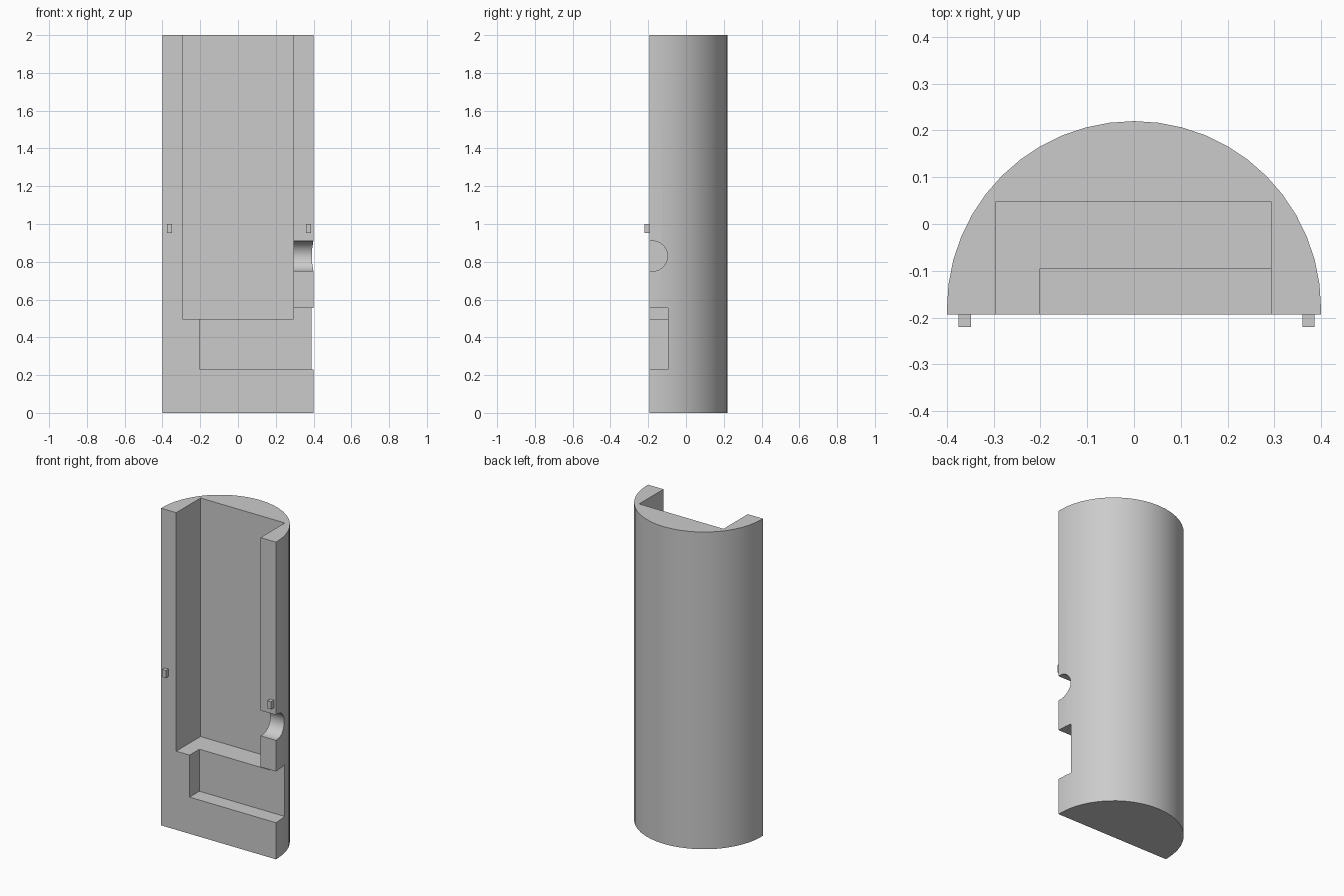
import bpy, bmesh, math
from mathutils import Matrix, Vector

if "Cube" in bpy.data.objects:
    bpy.data.objects.remove(bpy.data.objects["Cube"], do_unlink=True)

FRONT = -0.194          # y of the flat mating face
AXIS_Y, RADIUS = -0.18, 0.4
HEIGHT = 2.0

grey = bpy.data.materials.new("plain_grey")
grey.use_nodes = True
grey.diffuse_color = (0.6, 0.6, 0.6, 1)
grey.node_tree.nodes["Principled BSDF"].inputs["Base Color"].default_value = (0.6, 0.6, 0.6, 1)


def make_object(name, bm):
    bmesh.ops.recalc_face_normals(bm, faces=bm.faces)
    mesh = bpy.data.meshes.new(name)
    bm.to_mesh(mesh)
    bm.free()
    mesh.materials.append(grey)
    obj = bpy.data.objects.new(name, mesh)
    bpy.context.collection.objects.link(obj)
    return obj


def box(name, low, high):
    low, high = Vector(low), Vector(high)
    bm = bmesh.new()
    bmesh.ops.create_cube(bm, size=1)
    bmesh.ops.scale(bm, vec=high - low, verts=bm.verts)
    bmesh.ops.translate(bm, vec=(low + high) / 2, verts=bm.verts)
    return make_object(name, bm)


# Half-round shell body, cut flat at the front
end = math.asin((AXIS_Y - FRONT) / RADIUS)
angles = [-end] + [math.pi * i / 24 for i in range(25)] + [math.pi + end]
bm = bmesh.new()
base = bm.faces.new([bm.verts.new((RADIUS * math.cos(a), AXIS_Y + RADIUS * math.sin(a), 0))
                     for a in angles])
top = bmesh.ops.extrude_face_region(bm, geom=[base])["geom"]
bmesh.ops.translate(bm, vec=(0, 0, HEIGHT), verts=[v for v in top if isinstance(v, bmesh.types.BMVert)])
body = make_object("half_round_body", bm)

# Cutters: tall open-topped cavity, low side pocket, round side port
cutters = [
    box("main_cavity_cutter", (-0.295, -0.5, 0.496), (0.293, 0.048, 2.2)),
    box("side_pocket_cutter", (-0.202, -0.5, 0.231), (0.6, -0.096, 0.554)),
]
bm = bmesh.new()
bmesh.ops.create_cone(bm, cap_ends=True, segments=48, radius1=0.08, radius2=0.08, depth=0.4,
                      matrix=Matrix.Translation((0.4, -0.178, 0.83)) @ Matrix.Rotation(math.pi / 2, 4, "Y"))
cutters.append(make_object("side_port_cutter", bm))
cutters.append(box("side_port_mouth_cutter", (0.2, -0.5, 0.75), (0.6, -0.178, 0.91)))

bpy.ops.object.select_all(action="DESELECT")
body.select_set(True)
bpy.context.view_layer.objects.active = body
for cutter in cutters:
    mod = body.modifiers.new(cutter.name, "BOOLEAN")
    mod.operation = "DIFFERENCE"
    mod.solver = "EXACT"
    mod.object = cutter
    bpy.ops.object.modifier_apply(modifier=mod.name)
    bpy.data.objects.remove(cutter, do_unlink=True)
bpy.ops.object.shade_smooth_by_angle(angle=math.radians(30))

# Alignment pegs on the flat face
for name, x in (("right_peg", -0.362), ("left_peg", 0.373)):
    box(name, (x - 0.013, -0.22, 0.952), (x + 0.013, FRONT + 0.01, 1.0))
